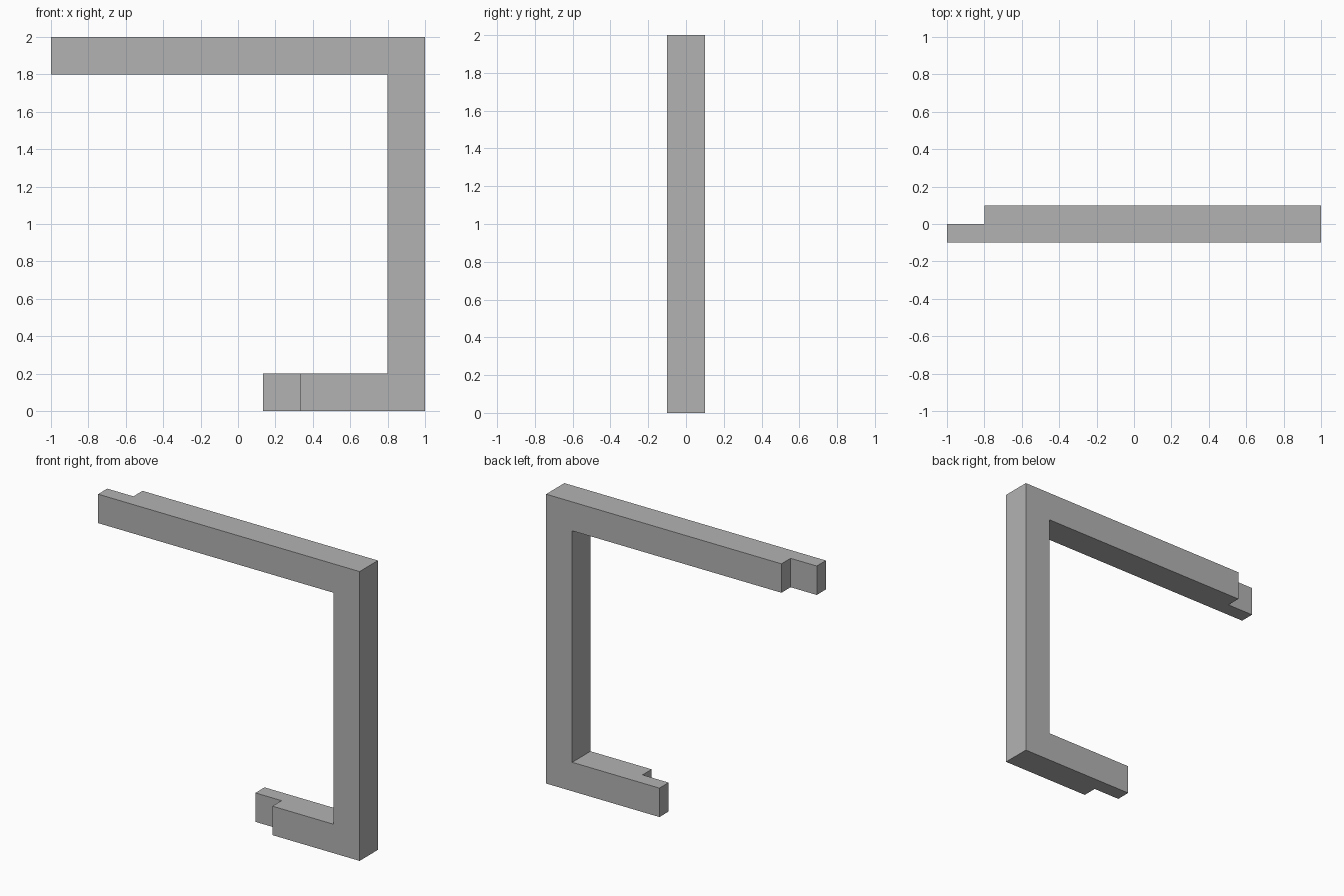
import bpy
import bmesh
from mathutils import Vector

cube = bpy.data.objects.get("Cube")
if cube:
    bpy.data.objects.remove(cube, do_unlink=True)

BAR = 0.2           # square bar thickness
HALF = BAR / 2
LAP = 0.2           # length of each half-lap tongue
TOP_END, LOW_END = -0.8, 0.333

grey = bpy.data.materials.new("plain grey")
grey.use_nodes = True
colour = (0.45, 0.45, 0.45, 1)
grey.diffuse_color = colour
grey.node_tree.nodes["Principled BSDF"].inputs["Base Color"].default_value = colour

bm = bmesh.new()

# C-shaped bar: outline extruded through its depth
outline = [(TOP_END, 2), (TOP_END, 2 - BAR), (1 - BAR, 2 - BAR), (1 - BAR, BAR),
           (LOW_END, BAR), (LOW_END, 0), (1, 0), (1, 2)]
face = bm.faces.new([bm.verts.new((x, -HALF, z)) for x, z in outline])
out = bmesh.ops.extrude_face_region(bm, geom=[face])
bmesh.ops.translate(bm, vec=(0, BAR, 0),
                    verts=[g for g in out["geom"] if isinstance(g, bmesh.types.BMVert)])
bmesh.ops.recalc_face_normals(bm, faces=bm.faces[:])

# Split the depth in half so the tongues can grow from the end faces
bmesh.ops.bisect_plane(bm, geom=bm.verts[:] + bm.edges[:] + bm.faces[:],
                       plane_co=(0, 0, 0), plane_no=(0, 1, 0))


def add_tongue(end_x, side):
    """Extrude the front (-1) or back (1) half of a bar end."""
    bm.normal_update()
    end = next(f for f in bm.faces
               if f.normal.x < -0.9
               and abs(f.calc_center_median().x - end_x) < 0.001
               and f.calc_center_median().y * side > 0)
    tip = bmesh.ops.extrude_discrete_faces(bm, faces=[end])["faces"][0]
    bmesh.ops.translate(bm, vec=Vector((-LAP, 0, 0)), verts=tip.verts[:])


add_tongue(TOP_END, -1)
add_tongue(LOW_END, 1)

# Merge flat neighbouring faces
bmesh.ops.recalc_face_normals(bm, faces=bm.faces[:])
bmesh.ops.dissolve_limit(bm, angle_limit=0.01, verts=bm.verts[:], edges=bm.edges[:])

mesh = bpy.data.meshes.new("bar_frame")
bm.to_mesh(mesh)
bm.free()
mesh.materials.append(grey)
frame = bpy.data.objects.new("bar_frame", mesh)
bpy.context.collection.objects.link(frame)
